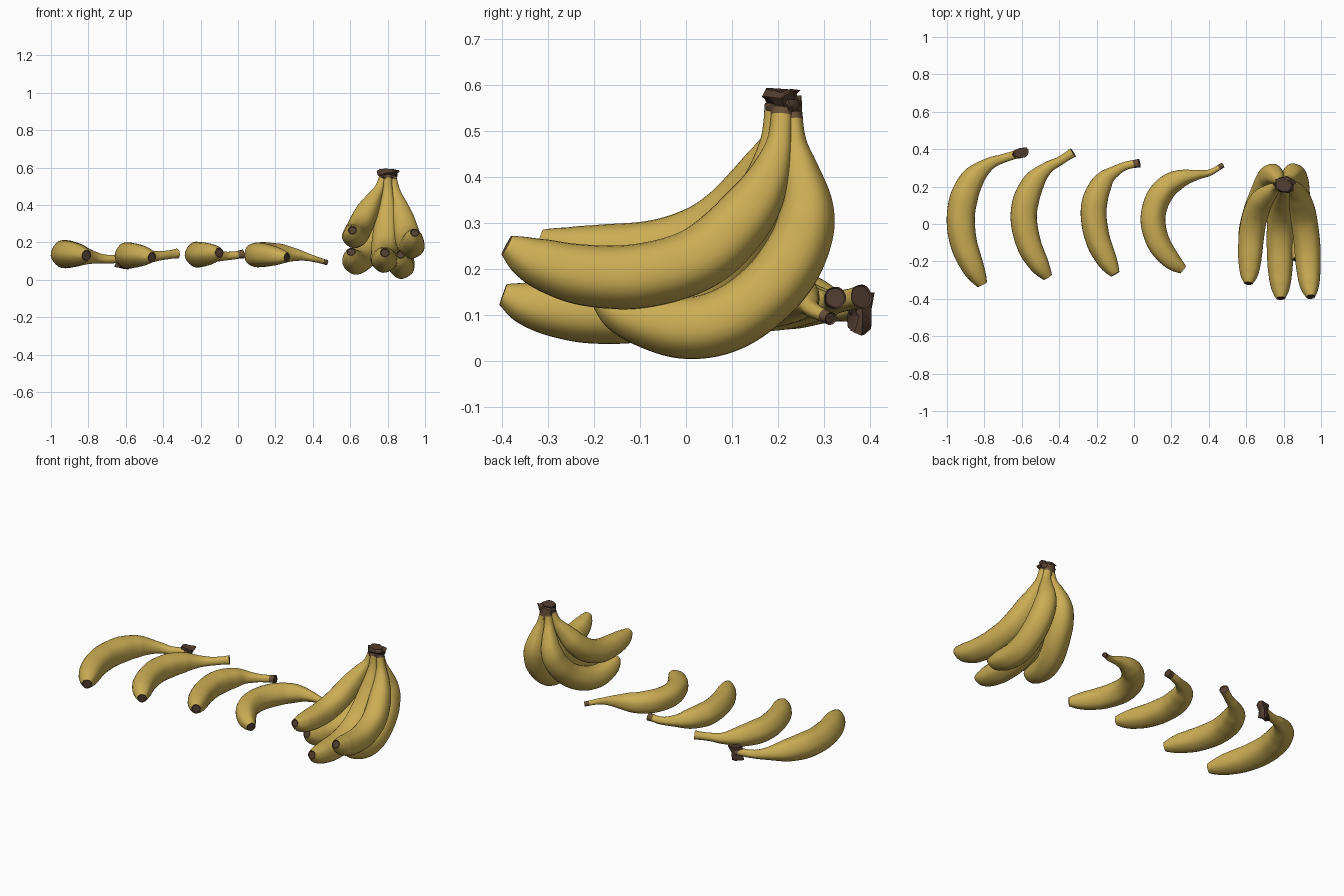
import bpy, bmesh, math, random
from mathutils import Vector, Matrix

if "Cube" in bpy.data.objects:
    bpy.data.objects.remove(bpy.data.objects["Cube"])

random.seed(4)


def material(name, rgb):
    m = bpy.data.materials.new(name)
    m.diffuse_color = (*rgb, 1)
    m.use_nodes = True
    m.node_tree.nodes["Principled BSDF"].inputs["Base Color"].default_value = m.diffuse_color
    return m


YELLOW = material("banana_yellow", (0.60, 0.42, 0.088))
DARK = material("dark_brown", (0.085, 0.047, 0.03))
BROWN = material("stem_brown", (0.15, 0.088, 0.04))

# radius along the fruit: blossom tip (0) to stem end (1)
LOOSE = [(0, .027), (.04, .042), (.1, .056), (.2, .067), (.35, .073), (.55, .073),
         (.68, .061), (.79, .035), (.87, .024), (.96, .021), (1, .024)]
HAND = [(0, .024), (.04, .042), (.1, .057), (.2, .068), (.35, .073), (.58, .072),
        (.71, .065), (.82, .046), (.91, .028), (.97, .024), (1, .024)]


def spline(pts, per=12):
    """Smooth path through the points, resampled evenly."""
    p = [Vector(q) for q in pts]
    p = [2 * p[0] - p[1]] + p + [2 * p[-1] - p[-2]]
    out = []
    for i in range(1, len(p) - 2):
        a, b, c, d = p[i - 1:i + 3]
        for k in range(per):
            t = k / per
            out.append(0.5 * (2 * b + (c - a) * t + (2 * a - 5 * b + 4 * c - d) * t * t
                              + (3 * b - a - 3 * c + d) * t ** 3))
    out.append(p[-2])
    return out


def radii(profile, ts):
    r = []
    for t in ts:
        for (a, ra), (b, rb) in zip(profile, profile[1:]):
            if t <= b + 1e-6:
                r.append(ra + (rb - ra) * (t - a) / (b - a))
                break
    for _ in range(6):
        r = [r[0]] + [(r[i - 1] + 2 * r[i] + r[i + 1]) / 4 for i in range(1, len(r) - 1)] + [r[-1]]
    return r


def finish(bm, name, mats, angle=40):
    bmesh.ops.recalc_face_normals(bm, faces=bm.faces[:])
    me = bpy.data.meshes.new(name)
    bm.to_mesh(me)
    bm.free()
    for m in mats:
        me.materials.append(m)
    ob = bpy.data.objects.new(name, me)
    bpy.context.collection.objects.link(ob)
    bpy.ops.object.select_all(action='DESELECT')
    ob.select_set(True)
    bpy.context.view_layer.objects.active = ob
    bpy.ops.object.shade_smooth_by_angle(angle=math.radians(angle))
    return ob


def banana(name, pts, profile, scale=1.0, end=1.0, brown_from=0.98, sides=25):
    path = spline(pts)
    lens = [0]
    for a, b in zip(path, path[1:]):
        lens.append(lens[-1] + (b - a).length)
    ts = [l / lens[-1] for l in lens]
    rs = radii(profile, ts)
    bm = bmesh.new()
    rings, n = [], None
    for i, c in enumerate(path):
        tan = (path[min(i + 1, len(path) - 1)] - path[max(i - 1, 0)]).normalized()
        if n is None:
            n = tan.orthogonal()
        n = (n - tan * n.dot(tan)).normalized()
        w = tan.cross(n)
        t = ts[i]
        r = rs[i] * scale * (1 + (end - 1) * max(0, (t - .8) / .2))
        ring = []
        for k in range(sides):
            u = 2 * math.pi * k / sides
            rr = r * (1 + .022 * math.cos(5 * u))      # faint peel ridges
            ring.append(bm.verts.new(c + rr * (math.cos(u) * n + math.sin(u) * w)))
        rings.append(ring)
    for i in range(len(rings) - 1):
        for k in range(sides):
            j = (k + 1) % sides
            f = bm.faces.new((rings[i][k], rings[i][j], rings[i + 1][j], rings[i + 1][k]))
            f.material_index = 2 if ts[i] >= brown_from else 0
    # dark blossom end and cut stem end
    for ring, inset in ((rings[0], .004), (rings[-1], .003)):
        f = bm.faces.new(ring)
        f.material_index = 1
        bmesh.ops.recalc_face_normals(bm, faces=bm.faces[:])
        bmesh.ops.inset_region(bm, faces=[f], thickness=inset, depth=-.004)
    return finish(bm, name, (YELLOW, DARK, BROWN))


def chunk(name, centre, size, mat, tilt=(0, 0, 0), taper=.8, jitter=.12):
    """Rough, torn piece of stalk."""
    bm = bmesh.new()
    bmesh.ops.create_cone(bm, cap_ends=True, segments=9, radius1=.5 * taper, radius2=.5, depth=1)
    bmesh.ops.subdivide_edges(bm, edges=[e for e in bm.edges if abs(e.verts[0].co.z - e.verts[1].co.z) > .5], cuts=2)
    rot = Matrix.Rotation(tilt[2], 3, 'Z') @ Matrix.Rotation(tilt[1], 3, 'Y') @ Matrix.Rotation(tilt[0], 3, 'X')
    for v in bm.verts:
        v.co += Vector([random.uniform(-jitter, jitter) for _ in range(3)])
        v.co = rot @ Vector([v.co[i] * size[i] for i in range(3)]) + Vector(centre)
    bm.faces.ensure_lookup_table()
    return finish(bm, name, (mat,), 30)


# four loose bananas lying in a row
banana("loose_banana_1", [(-.81, -.325, .13), (-.865, -.22, .135), (-.91, -.1, .137), (-.925, .03, .137),
       (-.905, .15, .137), (-.855, .25, .133), (-.775, .32, .12), (-.70, .35, .11), (-.61, .378, .115)], LOOSE, 1.03)
banana("loose_banana_2", [(-.46, -.285, .12), (-.51, -.21, .128), (-.56, -.11, .13), (-.588, .02, .13),
       (-.575, .13, .13), (-.53, .23, .128), (-.465, .298, .125), (-.40, .335, .13), (-.325, .382, .14)],
       LOOSE, .96, 1.15, 2)
banana("loose_banana_3", [(-.10, -.268, .145), (-.145, -.19, .138), (-.193, -.08, .135), (-.215, .05, .135),
       (-.20, .15, .135), (-.155, .238, .133), (-.095, .285, .128), (-.04, .312, .128), (.03, .325, .138)],
       LOOSE, .94, 1.05, .955)
banana("loose_banana_4", [(.262, -.245, .12), (.195, -.19, .127), (.13, -.1, .132), (.10, .015, .133),
       (.12, .12, .134), (.175, .20, .136), (.25, .243, .138), (.33, .262, .13), (.405, .275, .112), (.475, .315, .092)],
       LOOSE, .91, .65, .965)
chunk("loose_stem_block", (-.612, .377, .108), (.08, .055, .085), DARK, (0, .2, .2))

# hanging bunch: three in front, two behind
banana("bunch_front_left", [(.612, -.318, .265), (.617, -.25, .242), (.622, -.15, .235), (.63, -.05, .243),
       (.65, .05, .282), (.68, .12, .345), (.72, .165, .42), (.755, .195, .485), (.777, .205, .55)], HAND, .94)
banana("bunch_front_middle", [(.785, -.398, .145), (.783, -.33, .122), (.782, -.22, .108), (.782, -.1, .115),
       (.784, 0, .15), (.788, .08, .213), (.793, .14, .30), (.798, .175, .4), (.80, .19, .48), (.80, .195, .56)], HAND, 1.0)
banana("bunch_front_right", [(.945, -.39, .252), (.938, -.32, .215), (.932, -.22, .188), (.925, -.1, .186),
       (.91, .02, .22), (.892, .1, .283), (.868, .165, .37), (.843, .2, .46), (.825, .21, .55)], HAND, .97)
banana("bunch_back_left", [(.605, -.19, .15), (.612, -.12, .113), (.63, -.02, .095), (.66, .08, .115),
       (.695, .17, .17), (.722, .238, .25), (.742, .262, .33), (.763, .25, .41), (.78, .232, .48), (.788, .225, .54)],
       HAND, .97)
banana("bunch_back_right", [(.87, -.19, .135), (.872, -.12, .1), (.875, 0, .073), (.873, .1, .096),
       (.868, .19, .165), (.86, .245, .25), (.85, .263, .33), (.838, .25, .41), (.825, .235, .48), (.815, .23, .54)],
       HAND, .97)
# torn crown holding the bunch together
chunk("crown_top", (.80, .203, .567), (.105, .075, .045), DARK, (0, .05, 0), .75)
chunk("crown_back", (.80, .236, .537), (.07, .034, .072), BROWN, (0, 0, .1), .9, .1)
chunk("crown_flap", (.835, .225, .565), (.04, .04, .04), DARK, (.4, .3, 0), .8)
